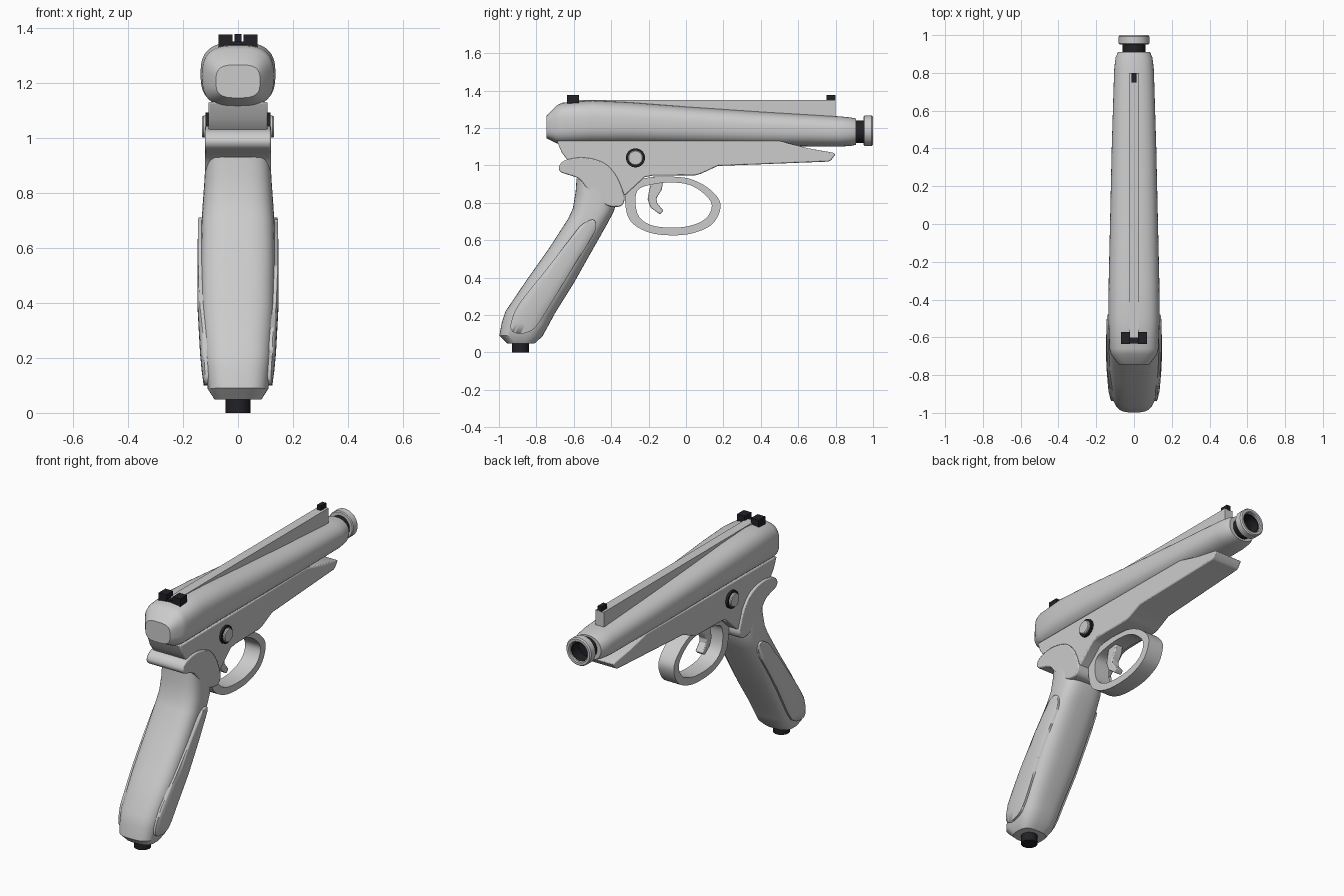
import bpy, bmesh, math
from mathutils import Vector

if "Cube" in bpy.data.objects:
    bpy.data.objects.remove(bpy.data.objects["Cube"])

dark = bpy.data.materials.new("dark")
dark.diffuse_color = (0.015, 0.015, 0.02, 1)
dark.use_nodes = True
dark.node_tree.nodes["Principled BSDF"].inputs["Base Color"].default_value = dark.diffuse_color


def finish(name, bm, mat=None, bevel=0, angle=32):
    bmesh.ops.recalc_face_normals(bm, faces=bm.faces)
    me = bpy.data.meshes.new(name)
    bm.to_mesh(me)
    bm.free()
    ob = bpy.data.objects.new(name, me)
    bpy.context.collection.objects.link(ob)
    if mat:
        me.materials.append(mat)
    if bevel:
        m = ob.modifiers.new("bevel", 'BEVEL')
        m.width, m.segments, m.limit_method = bevel, 2, 'ANGLE'
        m.angle_limit = math.radians(35)
    bpy.ops.object.select_all(action='DESELECT')
    bpy.context.view_layer.objects.active = ob
    ob.select_set(True)
    bpy.ops.object.shade_smooth_by_angle(angle=math.radians(angle))
    return ob


def loft(name, rings, mat=None, caps=True, closed=False, angle=32):
    bm = bmesh.new()
    vs = [[bm.verts.new(p) for p in r] for r in rings]
    n = len(vs[0])
    pairs = list(zip(vs, vs[1:])) + ([(vs[-1], vs[0])] if closed else [])
    for a, b in pairs:
        for i in range(n):
            j = (i + 1) % n
            bm.faces.new((a[i], a[j], b[j], b[i]))
    if caps and not closed:
        bm.faces.new(vs[0])
        bm.faces.new(vs[-1])
    return finish(name, bm, mat, angle=angle)


def ring(low, high, hw, power, n=48):
    """Superellipse between two (y, z) points, hw wide to each side in x."""
    a, b = Vector((0, *low)), Vector((0, *high))
    c, h = (a + b) / 2, (b - a) / 2
    f = lambda t: math.copysign(abs(t) ** (2 / power), t)
    ts = [2 * math.pi * i / n for i in range(n)]
    return [c + h * f(math.sin(t)) + Vector((hw * f(math.cos(t)), 0, 0)) for t in ts]


def smooth(pts, steps=6):
    """Closed Catmull-Rom curve through the points."""
    p = [Vector(q) for q in pts]
    n, out = len(p), []
    for i in range(n):
        a, b, c, d = p[i - 1], p[i], p[(i + 1) % n], p[(i + 2) % n]
        for k in range(steps):
            t = k / steps
            out.append(0.5 * (2 * b + (c - a) * t + (2 * a - 5 * b + 4 * c - d) * t * t
                              + (3 * b - a - 3 * c + d) * t ** 3))
    return out


def plate(name, outline, width, bevel=0, mat=None):
    """Extrude a (y, z) outline across x; width may depend on y."""
    w = width if callable(width) else lambda y: width
    bm = bmesh.new()
    sides = [[bm.verts.new((s * w(y), y, z)) for y, z in outline] for s in (-1, 1)]
    n = len(outline)
    for s in sides:
        bm.faces.new(s)
    for i in range(n):
        j = (i + 1) % n
        bm.faces.new((sides[0][i], sides[0][j], sides[1][j], sides[1][i]))
    return finish(name, bm, mat, bevel)


def box(name, x0, x1, y0, y1, z0, z1, mat=None):
    bm = bmesh.new()
    bmesh.ops.create_cube(bm, size=1)
    for v in bm.verts:
        v.co = ((x0 + x1) / 2 + v.co.x * (x1 - x0), (y0 + y1) / 2 + v.co.y * (y1 - y0),
                (z0 + z1) / 2 + v.co.z * (z1 - z0))
    return finish(name, bm, mat)


def turned(name, origin, axis, prof, mat=None, closed=False, n=40):
    """Lathe a (distance, radius) profile around an axis."""
    ax = Vector(axis)
    u = ax.orthogonal().normalized()
    v = ax.cross(u)
    ts = [2 * math.pi * i / n for i in range(n)]
    return loft(name, [[Vector(origin) + ax * d + (u * math.cos(t) + v * math.sin(t)) * r
                        for t in ts] for d, r in prof], mat, closed=closed)


# Barrel housing: y, bottom, top, half width, squareness
body = [(-.745, 1.145, 1.265, .08, 3.2), (-.69, 1.117, 1.322, .122, 3), (-.66, 1.112, 1.335, .13, 2.9),
        (-.5, 1.115, 1.347, .136, 2.8), (-.3, 1.115, 1.337, .134, 2.7), (0, 1.11, 1.314, .127, 2.6),
        (.4, 1.104, 1.287, .118, 2.5), (.82, 1.10, 1.262, .105, 2.4), (.88, 1.104, 1.256, .098, 2.3),
        (.91, 1.11, 1.25, .085, 2.2)]
loft("barrel_housing", [ring((y, b), (y, t), w, p) for y, b, t, w, p in body])

# Sighting rib and sights
box("top_rib", -.027, .027, -.6, .8, 1.22, 1.35)
box("front_sight", -.013, .013, .75, .8, 1.345, 1.377, dark)
box("rear_sight_bar", -.07, .07, -.632, -.6, 1.325, 1.35, dark)
for s, side in ((-1, "left"), (1, "right")):
    x0, x1 = sorted((s * .02, s * .07))
    box("rear_sight_" + side, x0, x1, -.635, -.573, 1.325, 1.376, dark)

# Muzzle
turned("muzzle_neck", (0, 0, 1.18), (0, 1, 0),
       [(.89, .06), (.955, .06), (.955, .057), (.985, .057), (.985, .051), (.92, .051)], dark)
turned("muzzle_ring", (0, 0, 1.185), (0, 1, 0),
       [(.95, .057), (.95, .076), (.955, .081), (.993, .081), (1, .075), (1, .062), (.995, .057)],
       closed=True)

# Lower frame with fore end
plate("frame", [(-.69, 1.13), (-.665, 1.07), (-.635, 1.03), (-.5, .9), (-.36, .82), (-.32, .845), (-.22, .937),
                (-.18, .945), (.05, .947), (.08, .955), (.17, .997), (.76, 1.02), (.775, 1.027),
                (.80, 1.06), (.785, 1.068), (.65, 1.092), (.5, 1.13)],
      lambda y: .108 - .018 * max(0, y) / .8, .006)

# Pivot pin on both sides
for s, side in ((-1, "left"), (1, "right")):
    o = (0, -.27, 1.04)
    turned("pin_washer_" + side, o, (s, 0, 0), [(.09, .051), (.118, .051)], dark)
    turned("pin_head_" + side, o, (s, 0, 0), [(.09, .04), (.126, .04), (.131, .036)])

# Grip collar with rear hook
plate("grip_collar", smooth([(-.68, .99), (-.66, 1.02), (-.61, 1.037), (-.55, 1.042), (-.48, 1.03), (-.42, 1.0),
                             (-.37, .94), (-.34, .87), (-.328, .82), (-.345, .785), (-.38, .778),
                             (-.43, .79), (-.5, .84), (-.535, .885), (-.575, .93), (-.64, .953), (-.67, .965)], 4),
      .12, .006)

# Grip: rear point, front point, half width
grip = [((-.585, .93), (-.40, .90), .118), ((-.59, .86), (-.375, .80), .123), ((-.605, .77), (-.385, .755), .128),
        ((-.63, .715), (-.425, .68), .132), ((-.73, .56), (-.51, .53), .135), ((-.85, .39), (-.60, .37), .134),
        ((-.965, .22), (-.70, .21), .125), ((-.985, .16), (-.735, .145), .119), ((-.998, .09), (-.768, .085), .11),
        ((-.955, .048), (-.81, .048), .085)]
loft("grip", [ring(b, f, w, 3) for b, f, w in grip])

# Raised grip panels: a fuller grip trimmed to the panel outline
panels = loft("grip_panels", [ring(b, f, w + .013, 3) for b, f, w in grip])
cutter = plate("panel_outline", smooth([(-.5, .71), (-.56, .68), (-.625, .6), (-.75, .44), (-.885, .27), (-.93, .18),
                                        (-.935, .12), (-.89, .1), (-.83, .115), (-.785, .16), (-.71, .28),
                                        (-.6, .46), (-.5, .62), (-.48, .68)], 4), .3)
cutter.hide_render = True
cutter.hide_set(True)
m = panels.modifiers.new("trim", 'BOOLEAN')
m.operation, m.object, m.solver = 'INTERSECT', cutter, 'EXACT'

# Base plug
turned("base_plug", (0, -.885, 0), (0, 0, 1), [(0, .045), (.06, .045)], dark)

# Trigger guard
outer = smooth([(-.305, .9), (-.2, .935), (-.08, .94), (.03, .925), (.13, .87), (.185, .79), (.145, .69),
                (.04, .638), (-.08, .626), (-.2, .642), (-.295, .7), (-.325, .8)])
inner = smooth([(-.255, .87), (-.18, .898), (-.08, .908), (.02, .895), (.1, .845), (.138, .785), (.105, .715),
                (.02, .677), (-.08, .667), (-.185, .68), (-.25, .725), (-.27, .8)])
loft("trigger_guard", [[(s * .05, *p) for p in c] for s, c in
                       ((-1, outer), (1, outer), (1, inner), (-1, inner))], closed=True)

# Trigger
plate("trigger", [(-.18, .94), (-.2, .85), (-.205, .82), (-.19, .775), (-.14, .738), (-.12, .757),
                  (-.155, .8), (-.158, .825), (-.13, .87), (-.118, .94)], .025, .005)
